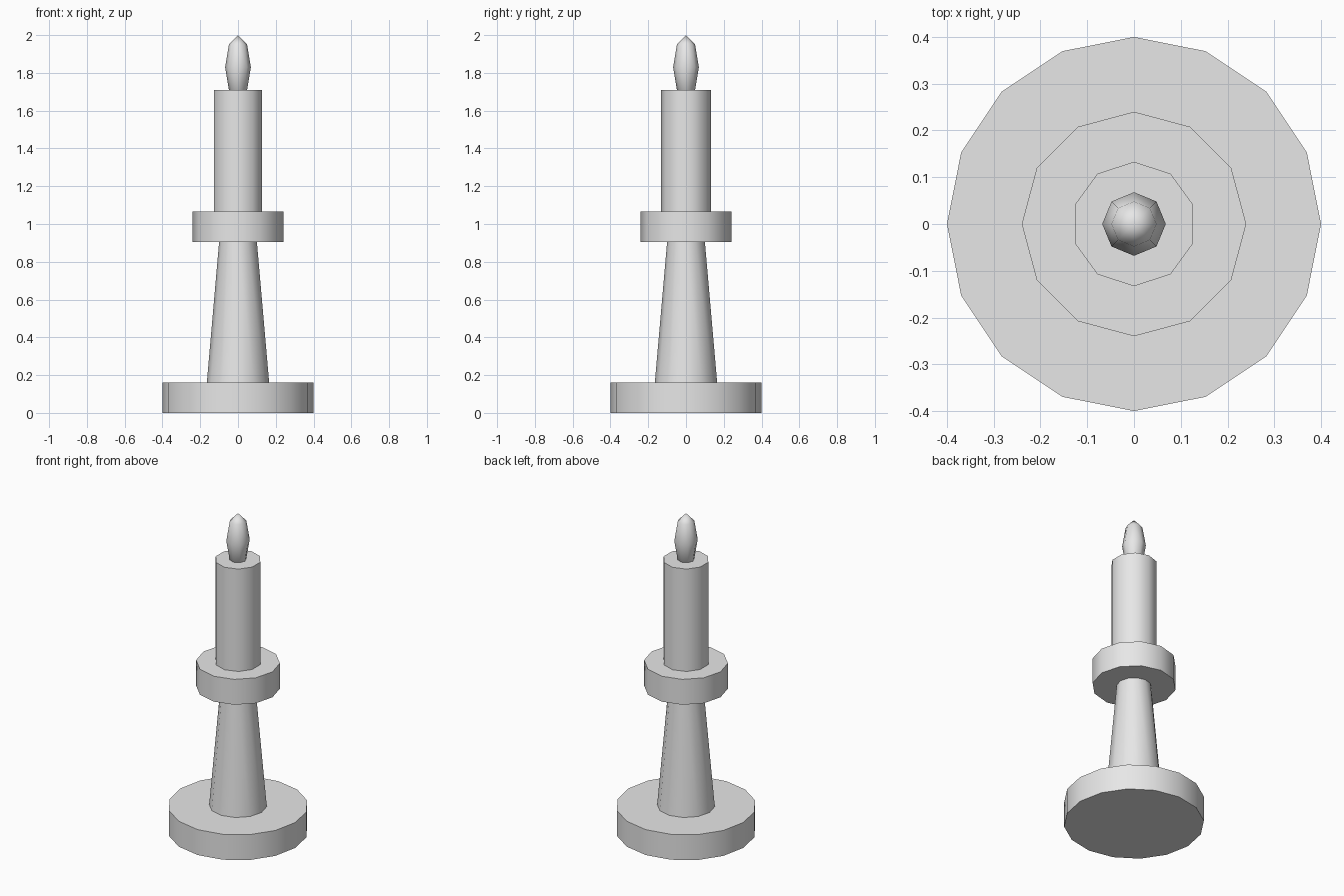
import bpy
import math

cube = bpy.data.objects.get("Cube")
if cube:
    bpy.data.objects.remove(cube, do_unlink=True)

# Single plain material
grey = bpy.data.materials.new("light_grey")
grey.use_nodes = True
colour = (0.8, 0.8, 0.8, 1)
grey.diffuse_color = colour
grey.node_tree.nodes["Principled BSDF"].inputs["Base Color"].default_value = colour


def finish(name, angle):
    obj = bpy.context.object
    obj.name = name
    obj.data.name = name
    obj.data.materials.append(grey)
    bpy.ops.object.shade_smooth_by_angle(angle=math.radians(angle))
    return obj


def round_part(name, sides, bottom, top, r_bottom, r_top):
    bpy.ops.mesh.primitive_cone_add(
        vertices=sides, radius1=r_bottom, radius2=r_top,
        depth=top - bottom, location=(0, 0, (bottom + top) / 2))
    return finish(name, 50)


# Holder: foot, tapered stem and collar
round_part("base", 16, 0, 0.16, 0.4, 0.4)
round_part("stem", 12, 0.16, 0.905, 0.165, 0.1)
round_part("collar", 12, 0.905, 1.065, 0.24, 0.24)

# Candle
round_part("candle", 10, 1.065, 1.71, 0.133, 0.133)

# Flame: stretched low-poly sphere, its lower tip sunk into the candle
bpy.ops.mesh.primitive_uv_sphere_add(
    segments=8, ring_count=4, radius=1, location=(0, 0, 1.83))
bpy.context.object.scale = (0.068, 0.068, 0.17)
bpy.ops.object.transform_apply(location=False, rotation=False, scale=True)
finish("flame", 180)
